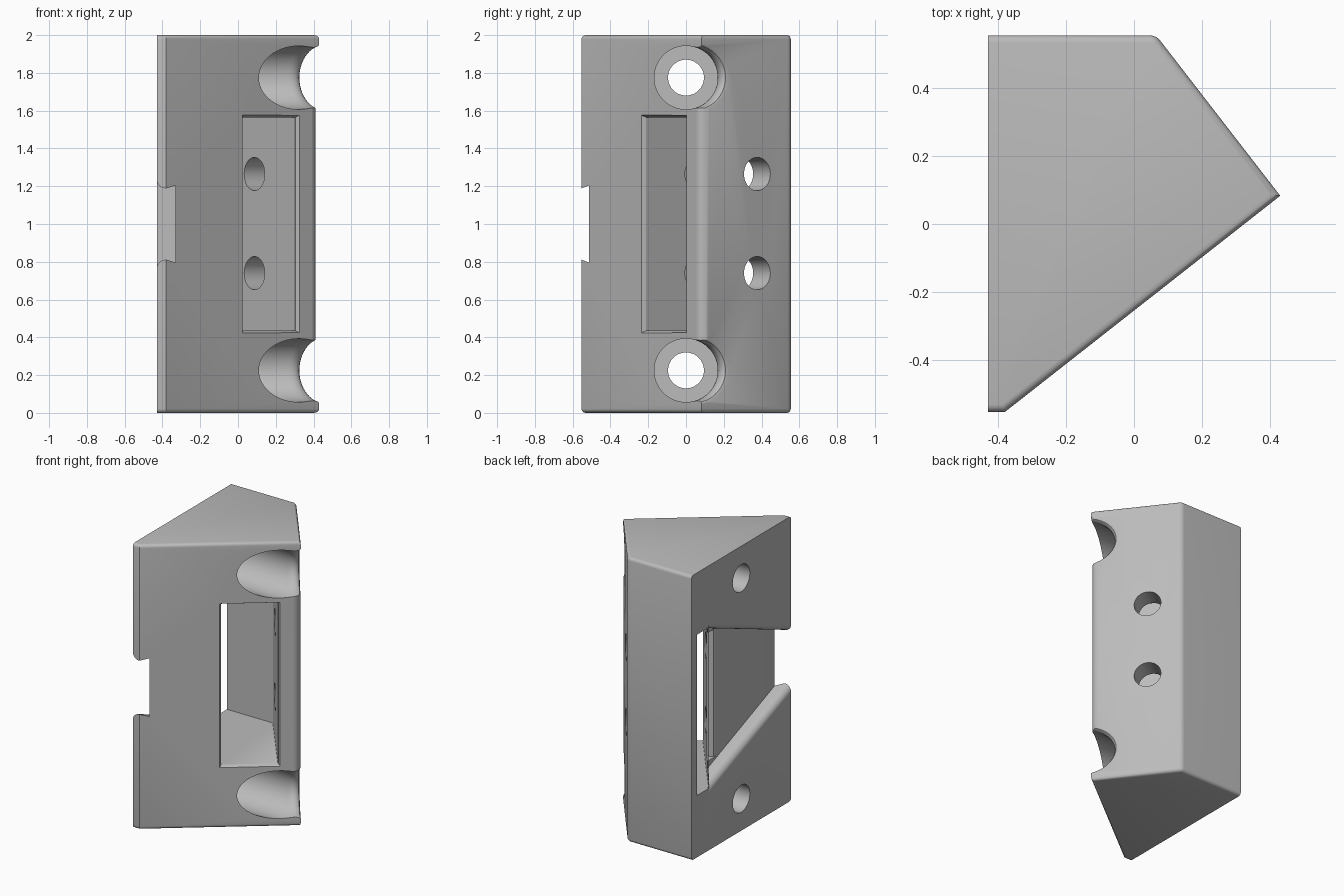
import bpy, bmesh
from math import sin, cos, pi, sqrt
from mathutils import Vector

cube = bpy.data.objects.get("Cube")
if cube:
    bpy.data.objects.remove(cube, do_unlink=True)

grey = bpy.data.materials.new("plain_grey")
grey.use_nodes = True
tone = (0.5, 0.5, 0.5, 1)
grey.diffuse_color = tone
grey.node_tree.nodes["Principled BSDF"].inputs["Base Color"].default_value = tone

# Sloping front face frame: apex, direction along the face, direction inward
APEX = Vector((0.43, 0.083))
ALONG = Vector((-0.788, -0.616))
INWARD = Vector((-0.616, 0.788))


def face_point(s, t):
    p = APEX + ALONG * s + INWARD * t
    return (p.x, p.y)


def loft(name, rings, bevel=None):
    """Closed solid through a list of equal-length rings."""
    bm = bmesh.new()
    loops = [[bm.verts.new(p) for p in ring] for ring in rings]
    n = len(loops[0])
    for a, b in zip(loops, loops[1:]):
        for i in range(n):
            j = (i + 1) % n
            bm.faces.new((a[i], a[j], b[j], b[i]))
    bm.faces.new(loops[0])
    bm.faces.new(loops[-1])
    bmesh.ops.recalc_face_normals(bm, faces=bm.faces[:])
    if bevel:
        edges = [e for e in bm.edges if bevel(*(v.co for v in e.verts))]
        bmesh.ops.bevel(bm, geom=edges, offset=0.022, segments=4,
                        profile=0.5, affect='EDGES', clamp_overlap=True)
    mesh = bpy.data.meshes.new(name)
    bm.to_mesh(mesh)
    bm.free()
    ob = bpy.data.objects.new(name, mesh)
    bpy.context.collection.objects.link(ob)
    return ob


def prism(name, pts, z0, z1, bevel=None):
    return loft(name, [[(x, y, z) for x, y in pts] for z in (z0, z1)], bevel)


def rod(name, start, end, radius, n=48):
    start, end = Vector(start), Vector(end)
    side = (end - start).normalized().cross(Vector((0, 0, 1)))
    ring = [side * (radius * cos(2 * pi * i / n)) + Vector((0, 0, radius * sin(2 * pi * i / n)))
            for i in range(n)]
    return loft(name, [[p + v for v in ring] for p in (start, end)])


# Body: five-sided column with softened rims and back corner
def soft(a, b):
    if abs(a.z - b.z) < 0.01:
        return max(a.x, b.x) > -0.42
    return a.x > 0 and a.y > 0.3


outline = [(-0.43, 0.555), (0.065, 0.555), tuple(APEX), (-0.38, -0.553), (-0.43, -0.553)]
body = prism("strike_housing", outline, 0, 2, soft)
cutters = []

# Rounded front corner between the two screw pockets
R = 0.05
corner = [face_point(R - R * sin(a), R - R * cos(a)) for a in (pi / 2 * i / 6 for i in range(7))]
corner += [face_point(-0.02, R), face_point(-0.02, -0.02), face_point(R, -0.02)]
cutters.append(prism("corner_cut", corner, 0.225, 1.775))

# Main cavity, running from the front window to the open side
cavity = [face_point(0.145, -0.1), face_point(0.145, 0.63), (-0.5, 0.492),
          face_point(0.506, 0.865), face_point(0.506, -0.1)]
cutters.append(prism("cavity_cut", cavity, 0.435, 1.565))

# Chamfer around the window
rings = []
for t, grow in ((-0.02, 0.04), (0.022, 0)):
    s0, s1, z0, z1 = 0.142 - grow / 2, 0.506 + grow / 2, 0.435 - grow / 2, 1.565 + grow / 2
    rings.append([(*face_point(s, t), z) for s, z in ((s0, z0), (s1, z0), (s1, z1), (s0, z1))])
cutters.append(loft("window_chamfer_cut", rings))

# Tapered side recess with rounded lips
F = 0.048
rings = []
for k in range(8):
    a = min(k, 6) / 6 * pi / 2
    x = -0.43 + F - F * sin(a) if k < 7 else -0.5
    flare = F * (1 - cos(a))
    near, far = 0.17 + flare, 0.55 + flare
    rings.append([(x, -0.6, 1 - near), (x, 0.36, 1 - far), (x, 0.36, 1 + far), (x, -0.6, 1 + near)])
rings.insert(0, [(-0.33, y, z) for _, y, z in rings[0]])
cutters.append(loft("recess_cut", rings))

# Blunted edge where the recess floor meets the cavity
tip = [(-0.265, 0.149), (-0.29, 0.165), (-0.306, 0.163), (-0.322, 0.152), (-0.33, 0.128),
       (-0.36, 0.128), (-0.36, 0.3), (-0.28, 0.25)]
cutters.append(prism("edge_cut", tip, 0.55, 1.45))

# Two set-screw holes through the angled wall
axis = Vector((0.788, 0.616, 0))
for z in (0.74, 1.265):
    mid = Vector((0.207, 0.38, z))
    cutters.append(rod("set_screw_cut", mid + axis * 0.1, mid - axis * 0.57, 0.088))

# Mounting holes with deep pockets that flare into the angled wall
N, RAD, FIL = 64, 0.168, 0.085
plane = 0.397
for z in (0.225, 1.775):
    cutters.append(rod("mounting_hole_cut", (-0.5, 0, z), (0, 0, z), 0.095))
    angles = [2 * pi * i / N for i in range(N)]
    rings = [[(-0.18, RAD * cos(a), z + RAD * sin(a)) for a in angles]]
    for k in range(9):
        d = FIL * (1 - min(k, 7) / 7) if k < 8 else -0.25
        grow = FIL - sqrt(max(0, FIL ** 2 - (FIL - max(d, 0)) ** 2))
        ring = []
        for a in angles:
            r = RAD + grow * max(0, cos(a))
            y = r * cos(a)
            ring.append(((plane - d - 0.616 * y) / 0.788, y, z + r * sin(a)))
        rings.append(ring)
    cutters.append(loft("screw_pocket_cut", rings))

# Carve everything out of the body
bpy.context.view_layer.objects.active = body
for cutter in cutters:
    cutter.hide_render = True
    mod = body.modifiers.new("carve", 'BOOLEAN')
    mod.operation = 'DIFFERENCE'
    mod.solver = 'EXACT'
    mod.object = cutter
    bpy.ops.object.modifier_apply(modifier=mod.name)
    bpy.data.objects.remove(cutter, do_unlink=True)

body.data.materials.clear()
body.data.materials.append(grey)
bpy.ops.object.select_all(action='DESELECT')
body.select_set(True)
bpy.ops.object.shade_smooth_by_angle(angle=0.5)
